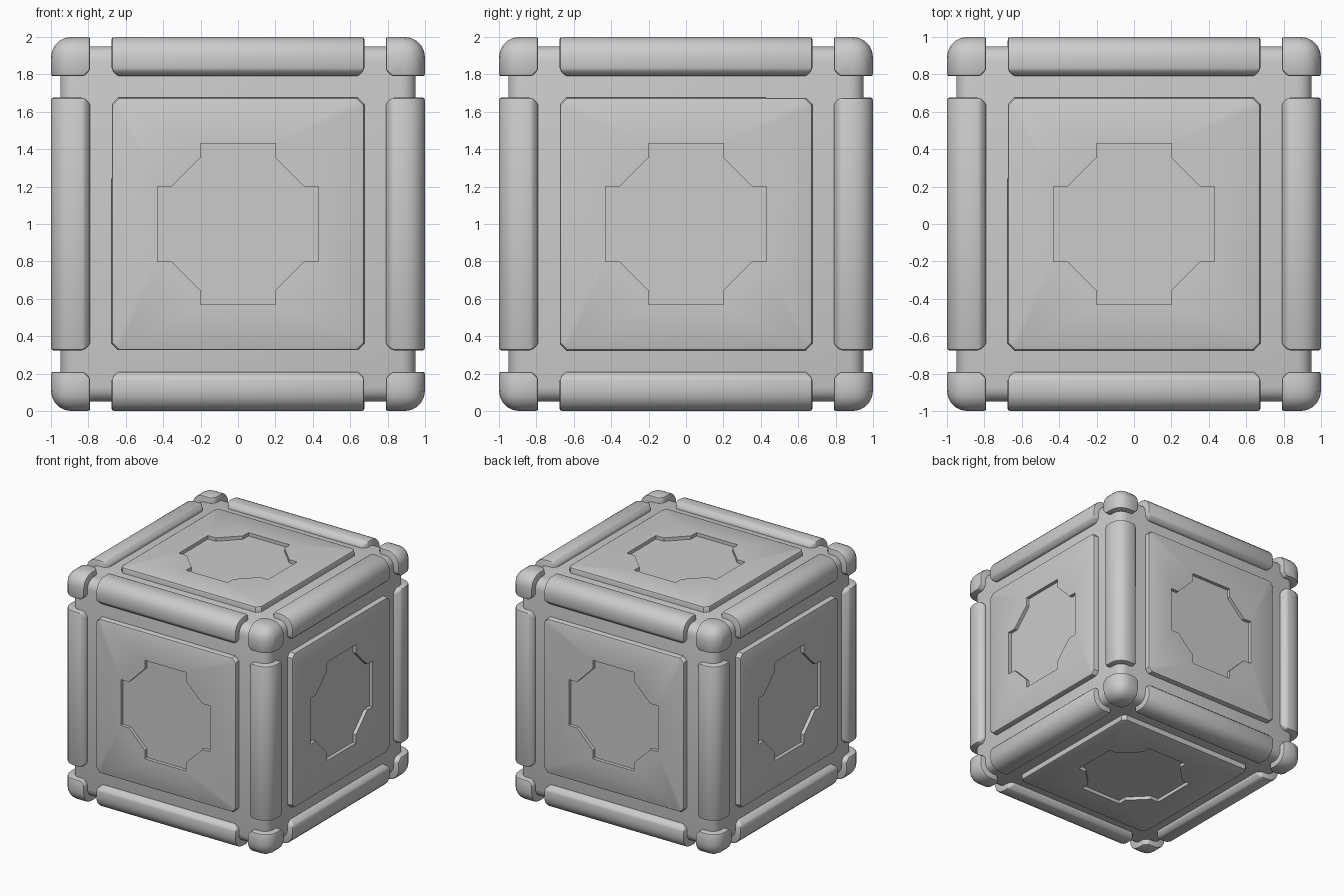
import bpy, bmesh
from math import radians, pi
from mathutils import Matrix, Vector

if "Cube" in bpy.data.objects:
    bpy.data.objects.remove(bpy.data.objects["Cube"])

IN, OUT, END, BASE = 0.79, 1.0, 0.675, 0.95   # raised trim limits, core half size
UP = Matrix.Translation((0, 0, 1))


def rot(angle, axis):
    return Matrix.Rotation(radians(angle), 4, axis)


def finish(bm, name, angle=40):
    bmesh.ops.recalc_face_normals(bm, faces=bm.faces[:])
    me = bpy.data.meshes.new(name)
    bm.to_mesh(me)
    bm.free()
    me.shade_smooth()
    me.set_sharp_from_angle(angle=radians(angle))
    return me


def place(me, name, matrix):
    ob = bpy.data.objects.new(name, me)
    ob.matrix_world = UP @ matrix
    bpy.context.collection.objects.link(ob)


def box(lo, hi):
    bm = bmesh.new()
    bmesh.ops.create_cube(bm, size=1)
    for v in bm.verts:
        v.co = Vector([lo[i] if v.co[i] < 0 else hi[i] for i in range(3)])
    return bm


def bevel(bm, test, width, segments):
    edges = [e for e in bm.edges if test(e)]
    bmesh.ops.bevel(bm, geom=edges, offset=width, segments=segments,
                    profile=0.5, affect='EDGES', clamp_overlap=True)


def both(e, i, value):
    return all(abs(abs(v.co[i]) - value) < 1e-4 for v in e.verts)


def sharp(e):
    return len(e.link_faces) == 2 and e.calc_face_angle(0) > radians(35)


# Core cube with rounded edges
bm = box((-BASE,) * 3, (BASE,) * 3)
bevel(bm, lambda e: True, 0.08, 4)
place(finish(bm, "core"), "core", Matrix())

# Edge bar: rounded outside, chamfered ends, softened rim
bm = box((IN, -END, IN), (OUT, END, OUT))
bevel(bm, lambda e: both(e, 0, OUT) and both(e, 2, OUT), 0.11, 5)
bevel(bm, lambda e: both(e, 1, END) and (both(e, 0, IN) or both(e, 2, IN)), 0.033, 1)
bevel(bm, sharp, 0.012, 2)
bar = finish(bm, "edge_bar")
for turn in (Matrix(), rot(90, 'Z'), rot(90, 'X')):
    for k in range(4):
        place(bar, "edge_bar", turn @ rot(90 * k, 'Y'))

# Corner cap: three rounded outer edges, chamfered inner edges
bm = box((IN,) * 3, (OUT,) * 3)
bevel(bm, lambda e: sum(both(e, i, OUT) for i in range(3)) == 2, 0.11, 5)
bevel(bm, lambda e: sum(both(e, i, IN) for i in range(3)) == 2, 0.033, 1)
bevel(bm, sharp, 0.012, 2)
cap = finish(bm, "corner_cap")
for flip in (0, 180):
    for k in range(4):
        place(cap, "corner_cap", rot(flip, 'X') @ rot(90 * k, 'Z'))


# Face panel: raised plate with a notched octagonal recess
def quad_loop(bm, points, z):
    """Repeat a quarter outline four times around z."""
    vs = [bm.verts.new(rot(90 * k, 'Z') @ Vector((x, y, z)))
          for k in range(4) for x, y in points]
    edges = [bm.edges.new((vs[i - 1], vs[i])) for i in range(len(vs))]
    return vs, edges


def wall(bm, a, b):
    for i in range(len(a)):
        bm.faces.new((a[i - 1], a[i], b[i], b[i - 1]))


def plate(half, chamfer=0.033):
    return [(half, half - chamfer), (half - chamfer, half)]


bm = bmesh.new()
notch = [(0.43, 0.2), (0.355, 0.2), (0.2, 0.355), (0.2, 0.43)]
rings = [quad_loop(bm, plate(h), z) for h, z in
         ((END, 0.93), (END, 0.982), (0.67, 0.994), (0.657, OUT))]
rim = quad_loop(bm, notch, OUT)
floor = quad_loop(bm, notch, 0.97)
for a, b in zip(rings, rings[1:]):
    wall(bm, a[0], b[0])
wall(bm, rim[0], floor[0])
bmesh.ops.triangle_fill(bm, use_beauty=True, edges=rings[-1][1] + rim[1],
                        normal=(0, 0, 1))
bm.faces.new(floor[0])
bm.faces.new(rings[0][0])
panel = finish(bm, "face_panel")
for k in range(4):
    place(panel, "face_panel", rot(90 * k, 'Y'))
for a in (90, -90):
    place(panel, "face_panel", rot(a, 'X'))
